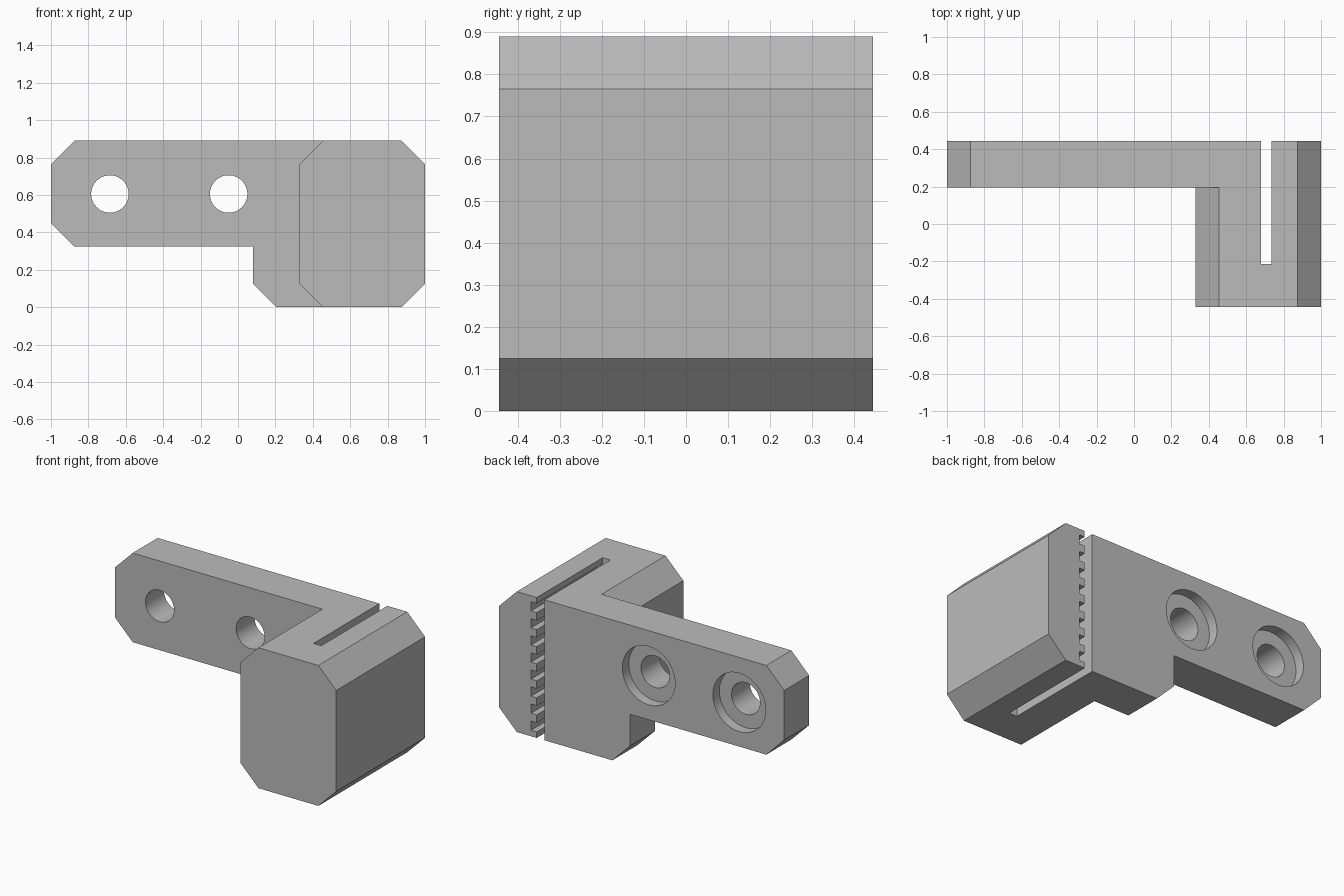
import bpy, bmesh, math
from mathutils import Matrix

if "Cube" in bpy.data.objects:
    bpy.data.objects.remove(bpy.data.objects["Cube"], do_unlink=True)

H = 0.89          # overall height
BACK = 0.445      # back plane, the front is its mirror
STEP = 0.195      # front plane of the arm
C = 0.125         # corner chamfer

grey = bpy.data.materials.new("plain grey")
grey.use_nodes = True
colour = (0.5, 0.5, 0.5, 1)
grey.diffuse_color = colour
grey.node_tree.nodes["Principled BSDF"].inputs["Base Color"].default_value = colour


def finish(name, bm):
    bmesh.ops.recalc_face_normals(bm, faces=bm.faces)
    mesh = bpy.data.meshes.new(name)
    bm.to_mesh(mesh)
    bm.free()
    mesh.materials.append(grey)
    ob = bpy.data.objects.new(name, mesh)
    bpy.context.collection.objects.link(ob)
    return ob


def extrude_profile(name, points, y0, y1):
    """Solid from an (x, z) outline, running from y0 to y1."""
    bm = bmesh.new()
    face = bm.faces.new([bm.verts.new((x, y0, z)) for x, z in points])
    new = bmesh.ops.extrude_face_region(bm, geom=[face])["geom"]
    verts = [v for v in new if isinstance(v, bmesh.types.BMVert)]
    bmesh.ops.translate(bm, verts=verts, vec=(0, y1 - y0, 0))
    return finish(name, bm)


def box(name, x0, x1, y0, y1, z0, z1):
    return extrude_profile(name, [(x0, z0), (x1, z0), (x1, z1), (x0, z1)], y0, y1)


def cylinder(name, x, z, radius, y0, y1):
    bm = bmesh.new()
    place = Matrix.Translation((x, (y0 + y1) / 2, z)) @ Matrix.Rotation(math.pi / 2, 4, 'X')
    bmesh.ops.create_cone(bm, cap_ends=True, segments=64, radius1=radius,
                          radius2=radius, depth=y1 - y0, matrix=place)
    return finish(name, bm)


def boolean(target, tool, operation):
    mod = target.modifiers.new(tool.name, 'BOOLEAN')
    mod.operation = operation
    mod.solver = 'EXACT'
    mod.object = tool
    bpy.context.view_layer.objects.active = target
    bpy.ops.object.modifier_apply(modifier=mod.name)
    bpy.data.objects.remove(tool, do_unlink=True)


# Mounting arm: stepped plate across the whole back
bracket = extrude_profile("clamp_bracket", [
    (-1, 0.325 + C), (-1 + C, 0.325), (0.08, 0.325), (0.08, C), (0.08 + C, 0),
    (1 - C, 0), (1, C), (1, H - C), (1 - C, H), (-1 + C, H), (-1, H - C)], STEP, BACK)

# Clamp block: chamfered body reaching forward
block = extrude_profile("clamp_block", [
    (0.33, C), (0.33 + C, 0), (1 - C, 0), (1, C),
    (1, H - C), (1 - C, H), (0.33 + C, H), (0.33, H - C)], -BACK, STEP)
boolean(bracket, block, 'UNION')

# Slot open at the back, with grooves along its outer jaw
boolean(bracket, box("slot", 0.68, 0.735, -0.215, 0.6, -0.1, 1), 'DIFFERENCE')
for i in range(8):
    z = H / 2 + (i - 3.5) * 0.108
    groove = box("groove", 0.71, 0.775, -0.215, 0.6, z - 0.029, z + 0.029)
    boolean(bracket, groove, 'DIFFERENCE')

# Screw holes, counterbored from the back
for x in (-0.685, -0.05):
    boolean(bracket, cylinder("hole", x, 0.605, 0.1, 0, 0.6), 'DIFFERENCE')
    boolean(bracket, cylinder("counterbore", x, 0.605, 0.185, BACK - 0.065, 0.6), 'DIFFERENCE')

bpy.ops.object.select_all(action='DESELECT')
bracket.select_set(True)
bpy.context.view_layer.objects.active = bracket
bpy.ops.object.shade_smooth_by_angle(angle=math.radians(30))
